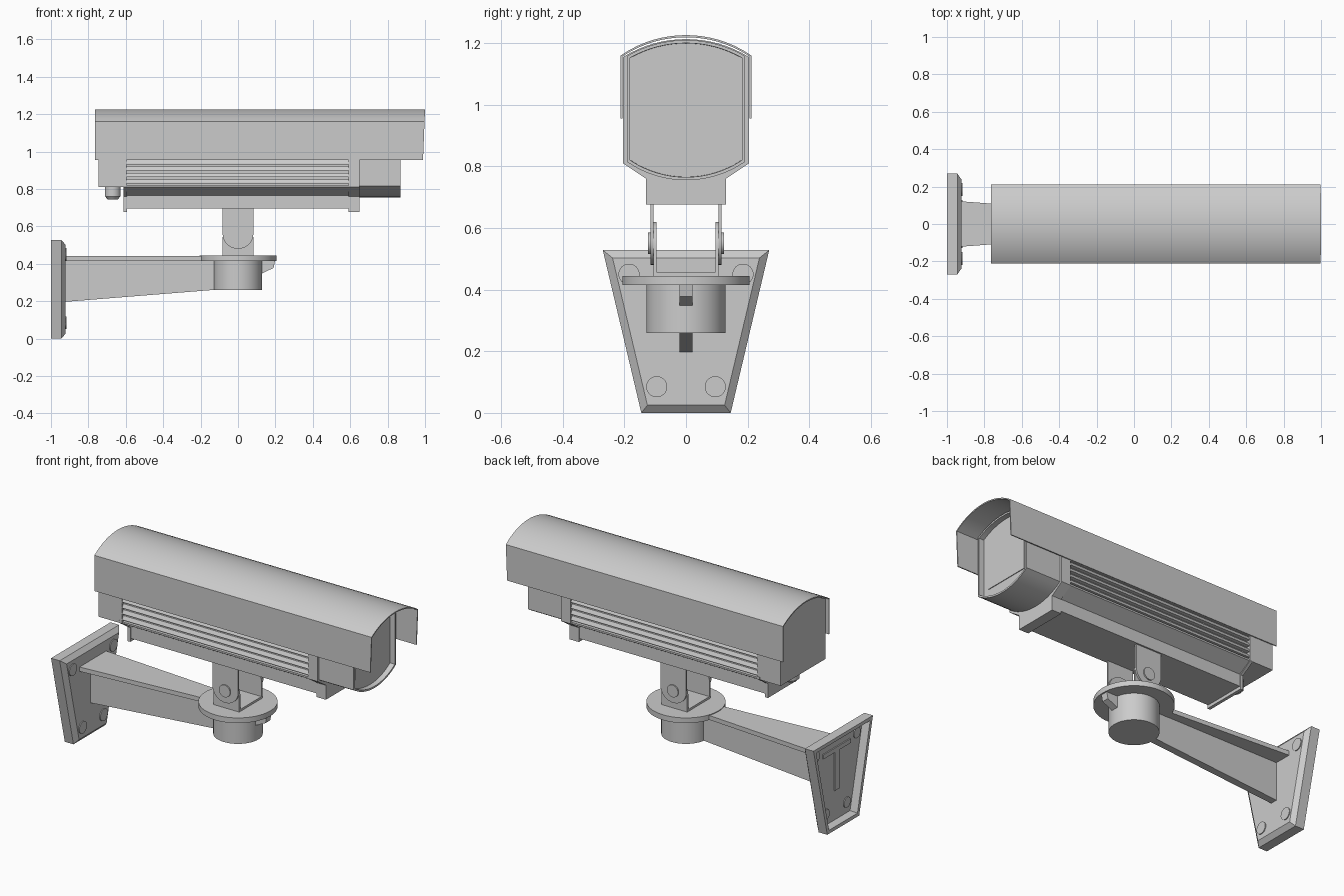
import bpy, bmesh, math
from mathutils import Matrix, Vector

if "Cube" in bpy.data.objects:
    bpy.data.objects.remove(bpy.data.objects["Cube"])


def finish(name, bm, smooth=False):
    bmesh.ops.recalc_face_normals(bm, faces=bm.faces)
    mesh = bpy.data.meshes.new(name)
    bm.to_mesh(mesh)
    bm.free()
    ob = bpy.data.objects.new(name, mesh)
    bpy.context.collection.objects.link(ob)
    if smooth:
        bpy.ops.object.select_all(action='DESELECT')
        ob.select_set(True)
        bpy.context.view_layer.objects.active = ob
        bpy.ops.object.shade_smooth_by_angle(angle=math.radians(30))
    return ob


def prism(name, pts, axis, a, b, smooth=False, steps=()):
    """Extrude a 2D profile along an axis; steps = (end sign, inset, depth) on x ends."""
    place = {'X': lambda p, t: (t, p[0], p[1]),
             'Y': lambda p, t: (p[0], t, p[1]),
             'Z': lambda p, t: (p[0], p[1], t)}[axis]
    bm = bmesh.new()
    ra, rb = ([bm.verts.new(place(p, t)) for p in pts] for t in (a, b))
    ends = {-1: bm.faces.new(ra), 1: bm.faces.new(rb)}
    n = len(pts)
    for i in range(n):
        bm.faces.new((ra[i], ra[(i + 1) % n], rb[(i + 1) % n], rb[i]))
    bmesh.ops.recalc_face_normals(bm, faces=bm.faces)
    for sign, inset, depth in steps:
        face = ends[sign]
        bmesh.ops.inset_region(bm, faces=[face], thickness=inset, use_even_offset=True)
        bmesh.ops.translate(bm, verts=face.verts, vec=(sign * depth, 0, 0))
    return finish(name, bm, smooth)


def box(name, x0, x1, y0, y1, z0, z1):
    return prism(name, [(x0, y0), (x1, y0), (x1, y1), (x0, y1)], 'Z', z0, z1)


def cylinder(name, centre, r, depth, axis='Z', r2=None, seg=48):
    bm = bmesh.new()
    bmesh.ops.create_cone(bm, cap_ends=True, segments=seg, radius1=r,
                          radius2=r if r2 is None else r2, depth=depth)
    turn = {'X': Matrix.Rotation(math.pi / 2, 4, 'Y'),
            'Y': Matrix.Rotation(-math.pi / 2, 4, 'X'), 'Z': Matrix()}[axis]
    bmesh.ops.transform(bm, matrix=Matrix.Translation(Vector(centre)) @ turn, verts=bm.verts)
    return finish(name, bm, seg > 8)


def arc(half, z0, sag, n=16):
    """Arc from +half to -half, bulging by sag (negative = downwards)."""
    s = abs(sag)
    R = (half * half + s * s) / (2 * s)
    out = []
    for i in range(n + 1):
        y = half * (1 - 2 * i / n)
        out.append((y, z0 + math.copysign(math.sqrt(R * R - y * y) - (R - s), sag)))
    return out


def mirrored(pts):
    return pts + [(-y, z) for y, z in reversed(pts)]


# Sunshield: thin arched sheet, front edge slightly raked
outer = [(0.212, 0.955)] + arc(0.212, 1.16, 0.066) + [(-0.212, 0.955)]
inner = [(0.206, 0.955)] + arc(0.206, 1.157, 0.062) + [(-0.206, 0.955)]
shield = prism("sunshield", outer + inner[::-1], 'X', -0.765, 1.0, True)
for v in shield.data.vertices:
    if v.co.x > 0.9:
        v.co.x -= (1.226 - v.co.z) * 0.04

# Rear housing block
roof = arc(0.204, 1.155, 0.058)
prism("rear_housing", [(0.204, 0.81)] + roof + [(-0.204, 0.81)], 'X', -0.745, -0.595, True)

# Middle housing, recessed behind the louvres
prism("middle_housing", [(0.18, 0.8)] + arc(0.18, 1.15, 0.05) + [(-0.18, 0.8)],
      'X', -0.597, 0.6, True)
prism("lower_tray", mirrored([(0.202, 0.82), (0.202, 0.81), (0.125, 0.765), (0.125, 0.695)]),
      'X', -0.6, 0.6)

# Louvre slats on both sides
for s in (-1, 1):
    for i in range(4):
        z = 0.838 + i * 0.034
        prism(f"louvre_slat_{i}_{s}",
              [(s * 0.178, z + 0.014), (s * 0.192, z + 0.014), (s * 0.202, z - 0.004),
               (s * 0.202, z - 0.008), (s * 0.178, z - 0.008)], 'X', -0.597, 0.592)
    box(f"louvre_header_{s}", -0.597, 0.592, s * 0.178, s * 0.202, 0.955, 1.14)

# End plates with feet
foot = [(-0.205, 0.81), (-0.13, 0.76), (-0.13, 0.677), (0.13, 0.677), (0.13, 0.76), (0.205, 0.81)]
prism("rear_end_plate", foot + [(0.205, 0.825), (-0.205, 0.825)], 'X', -0.612, -0.594)
prism("front_end_block", foot + roof, 'X', 0.59, 0.65, True)

# Front bezel with recessed face and window
bezel = arc(0.192, 1.158, 0.052) + arc(0.192, 0.815, -0.06)[::-1]
prism("front_bezel", bezel, 'X', 0.645, 0.87, True, [(1, 0.01, 0), (1, 0.0008, -0.03)])
box("window", 0.835, 0.844, -0.14, 0.14, 0.845, 1.11)

# Cable gland under the rear
cylinder("gland_nut", (-0.67, 0, 0.79), 0.042, 0.06)
cylinder("gland_tip", (-0.67, 0, 0.753), 0.027, 0.018, r2=0.042)

# Tilt bracket: rounded ears from the tray, U saddle on the disc
ear = [(-0.082, 0.70)] + [(0.082 * math.cos(t), 0.56 + 0.08 * math.sin(t))
       for t in (math.pi * (1 + i / 16) for i in range(17))] + [(0.082, 0.70)]
saddle = [(-0.082, 0.44), (0.082, 0.44)] + [(0.082 * math.cos(t), 0.54 + 0.08 * math.sin(t))
          for t in (math.pi * i / 16 for i in range(17))]
for s in (-1, 1):
    prism(f"bracket_ear_{s}", ear, 'Y', s * 0.106, s * 0.116, True)
    prism(f"saddle_side_{s}", saddle, 'Y', s * 0.096, s * 0.106, True)
    cylinder(f"pivot_bolt_{s}", (0, s * 0.117, 0.55), 0.035, 0.012, 'Y')
box("saddle_base", -0.082, 0.082, -0.1, 0.1, 0.443, 0.457)

# Pan disc and hub
cylinder("pan_disc", (0, 0, 0.43), 0.206, 0.03, seg=64)
cylinder("pan_hub", (0, 0, 0.339), 0.129, 0.158, seg=64)

# T-section arm: web through the hub, tapered top flange
prism("arm_web", [(-0.95, 0.195), (-0.1, 0.263), (-0.1, 0.33), (0.12, 0.345), (0.19, 0.378),
                  (0.198, 0.418), (-0.95, 0.43)], 'Y', -0.021, 0.021)
prism("arm_flange", [(-0.95, -0.123), (-0.1, -0.06), (-0.1, 0.06), (-0.95, 0.123)],
      'Z', 0.416, 0.441)

# Wall plate: chamfered face, hollow back
plate = [(-0.145, 0.0), (0.145, 0.0), (0.27, 0.528), (-0.27, 0.528)]
prism("wall_plate", plate, 'X', -1.0, -0.945, False,
      [(1, 0.025, 0.022), (-1, 0.02, 0), (-1, 0.004, -0.045)])
for s in (-1, 1):
    for y, z in ((0.185, 0.45), (0.095, 0.085)):
        cylinder(f"plate_bolt_{z}_{s}", (-0.93, s * y, z), 0.034, 0.024, 'X')
        cylinder(f"plate_bolt_back_{z}_{s}", (-0.955, s * y, z), 0.03, 0.01, 'X')
# Arm ends showing in the hollow back
box("arm_end_web", -0.962, -0.94, -0.021, 0.021, 0.195, 0.42)
box("arm_end_flange", -0.962, -0.94, -0.123, 0.123, 0.416, 0.441)
